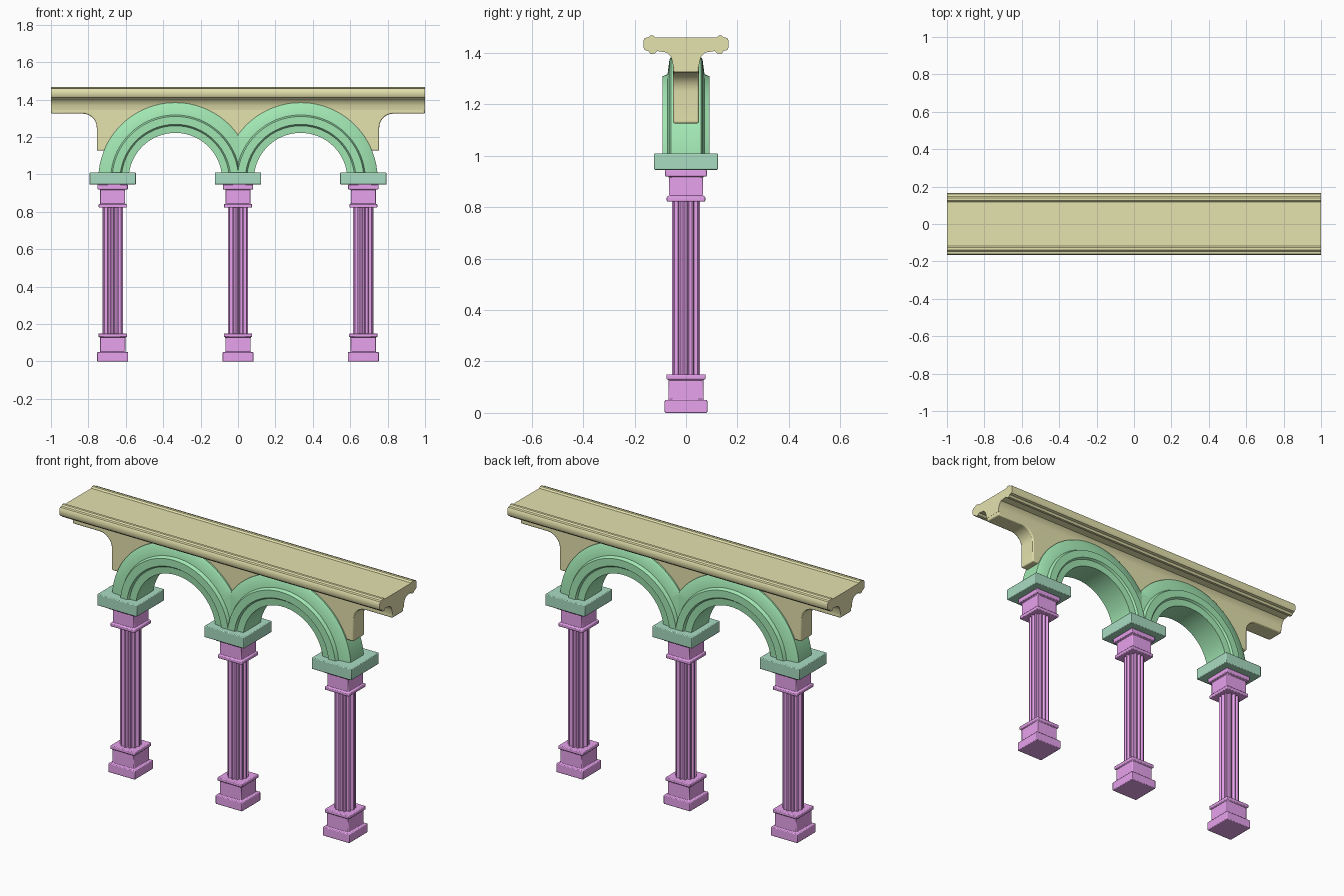
import bpy, bmesh
from math import sin, cos, pi, sqrt, asin, acos

if "Cube" in bpy.data.objects:
    bpy.data.objects.remove(bpy.data.objects["Cube"])


def material(name, rgb):
    m = bpy.data.materials.new(name)
    m.diffuse_color = (*rgb, 1)
    m.use_nodes = True
    m.node_tree.nodes["Principled BSDF"].inputs["Base Color"].default_value = m.diffuse_color
    return m


YELLOW = material("sandstone", (0.78, 0.76, 0.42))
GREEN = material("green_stone", (0.36, 0.80, 0.45))
TEAL = material("teal_stone", (0.40, 0.72, 0.54))
PINK = material("pink_stone", (0.80, 0.36, 0.84))


def finish(name, bm, mat, bevel=0, segments=2):
    bmesh.ops.recalc_face_normals(bm, faces=bm.faces)
    me = bpy.data.meshes.new(name)
    bm.to_mesh(me)
    bm.free()
    ob = bpy.data.objects.new(name, me)
    bpy.context.collection.objects.link(ob)
    me.materials.append(mat)
    if bevel:
        b = ob.modifiers.new("bevel", 'BEVEL')
        b.width, b.segments = bevel, segments
        b.limit_method = 'ANGLE'
        b.angle_limit = 0.7
    bpy.ops.object.select_all(action='DESELECT')
    ob.select_set(True)
    bpy.context.view_layer.objects.active = ob
    bpy.ops.object.shade_smooth_by_angle(angle=0.6)
    return ob


def loft(rings):
    """Skin a list of equal closed rings and cap both ends."""
    bm = bmesh.new()
    vs = [[bm.verts.new(p) for p in r] for r in rings]
    n = len(vs[0])
    for a, b in zip(vs, vs[1:]):
        for i in range(n):
            j = (i + 1) % n
            bm.faces.new((a[i], a[j], b[j], b[i]))
    bm.faces.new(vs[0][::-1])
    bm.faces.new(vs[-1])
    return bm


def square_stack(name, x, steps, mat, bevel):
    rings = [[(x - h, -h, z), (x + h, -h, z), (x + h, h, z), (x - h, h, z)]
             for h, z in steps]
    return finish(name, loft(rings), mat, bevel)


def flute_ring(x, z, flutes=12, per=8, r=0.054, depth=0.011):
    ring = []
    for i in range(flutes * per):
        t = (i % per) / per
        d = depth * sin(pi * (t - 0.25) / 0.75) if t > 0.25 else 0
        a = 2 * pi * (i / per - 0.125) / flutes
        ring.append((x + (r - d) * cos(a), (r - d) * sin(a), z))
    return ring


# Columns: stepped base, fluted shaft, stepped capital, square abacus
BASE = [(.083, 0), (.083, .05), (.068, .05), (.068, .13), (.076, .13), (.076, .15)]
CAPITAL = [(.075, .822), (.075, .842), (.067, .842), (.067, .92), (.081, .92), (.081, .947)]
for side, x in (("left", -.67), ("middle", 0), ("right", .67)):
    square_stack(side + "_column_base", x, BASE, PINK, .006)
    finish(side + "_column_shaft", loft([flute_ring(x, .145), flute_ring(x, .826)]), PINK)
    square_stack(side + "_column_capital", x, CAPITAL, PINK, .004)
    square_stack(side + "_abacus", x, [(.124, .946), (.124, 1.01)], TEAL, .004)

# Arches: moulded half-ring sweeps, mitred where they meet at the centre
CX, CZ = .335, .972
half = [(.25, .077), (.288, .080), (.296, .091), (.338, .091), (.346, .072), (.405, .064), (.412, .058)]
profile = half + [(r, -y) for r, y in reversed(half)]
for side, s in (("left", -1), ("right", 1)):
    N = 48
    rings = []
    for i in range(N + 1):
        a = pi * i / N
        rings.append([(s * CX + r * cos(a), y, CZ + r * sin(a)) for r, y in profile])
    bm = loft(rings)
    bmesh.ops.bisect_plane(bm, geom=bm.verts[:] + bm.edges[:] + bm.faces[:],
                           plane_co=(0, 0, 0), plane_no=(-s, 0, 0), clear_outer=True)
    bmesh.ops.holes_fill(bm, edges=[e for e in bm.edges if e.is_boundary])
    finish(side + "_arch", bm, GREEN)

# Spandrel wall: underside follows the arches, ends carry a rounded corbel
R = .38
a0 = asin((1.127 - CZ) / R)
a1 = acos(CX / R)
right = []
for i in range(25):
    a = a1 + (pi - a1 - a0) * i / 24
    right.append((CX - R * cos(pi - a + a1 - a1), CZ + R * sin(a)))
# points run from the centre valley to the outer springing
right = [(CX - R * cos(a1 + (pi - a1 - a0) * i / 24),
          CZ + R * sin(a1 + (pi - a1 - a0) * i / 24)) for i in range(25)]
right.append((.755, 1.127))
right += [(.83 - .075 * cos(t * pi / 12), 1.25 + .075 * sin(t * pi / 12)) for t in range(7)]
right += [(.999, 1.325), (.999, 1.41)]
outline = right + [(-x, z) for x, z in reversed(right[1:])]
bm = loft([[(x, y, z) for x, z in outline] for y in (-.05, .05)])
finish("spandrel_wall", bm, YELLOW, .006)

# Cornice: flat channel top with rolled lips and coved underside
edge = [(.05, 1.345), (.053, 1.368), (.060, 1.388), (.074, 1.402), (.112, 1.408),
        (.122, 1.398), (.138, 1.397), (.146, 1.408), (.160, 1.412), (.166, 1.422),
        (.166, 1.448), (.160, 1.459), (.147, 1.461), (.140, 1.468), (.126, 1.468),
        (.118, 1.460)]
section = edge + [(-y, z) for y, z in reversed(edge)]
finish("cornice", loft([[(x, y, z) for y, z in section] for x in (-1, 1)]), YELLOW)
